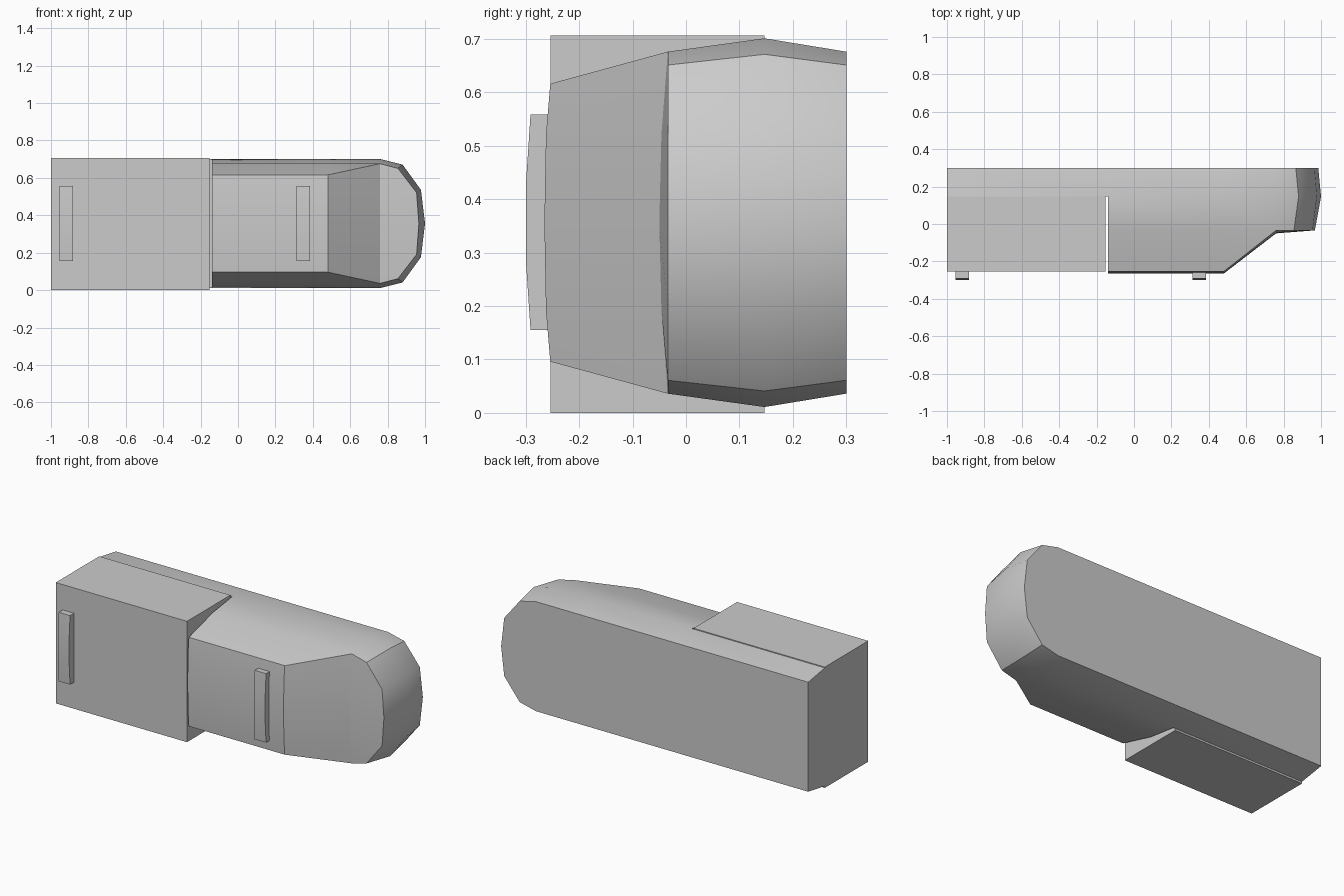
import bpy, bmesh, math

if "Cube" in bpy.data.objects:
    bpy.data.objects.remove(bpy.data.objects["Cube"])

ZC = 0.356  # mid-height of the symmetric body


def finish(name, bm, smooth=False):
    bmesh.ops.remove_doubles(bm, verts=bm.verts, dist=1e-5)
    bmesh.ops.recalc_face_normals(bm, faces=bm.faces)
    mesh = bpy.data.meshes.new(name)
    bm.to_mesh(mesh)
    bm.free()
    ob = bpy.data.objects.new(name, mesh)
    bpy.context.collection.objects.link(ob)
    if smooth:
        bpy.ops.object.select_all(action='DESELECT')
        bpy.context.view_layer.objects.active = ob
        ob.select_set(True)
        bpy.ops.object.shade_smooth_by_angle(angle=math.radians(32))
    return ob


def extrude_x(name, profile, x0, x1, smooth=False):
    """Solid from a closed (y, z) profile, swept along x."""
    bm = bmesh.new()
    a, b = ([bm.verts.new((x, y, z)) for y, z in profile] for x in (x0, x1))
    n = len(profile)
    bm.faces.new(a)
    bm.faces.new(b[::-1])
    for i in range(n):
        bm.faces.new((a[i], a[(i + 1) % n], b[(i + 1) % n], b[i]))
    return finish(name, bm, smooth)


# Rounded-nose body: layered (x, half height) outlines from back to front
back = [(-1, .32), (-.14, .32), (.48, .32), (.76, .32), (.865, .295), (.965, .17), (.985, 0)]
widest = [(-1, .345), (-.14, .345), (.48, .345), (.76, .345), (.88, .315), (.978, .18), (1, 0)]
rim = [(-.14, .32), (.48, .32), (.76, .32), (.855, .295), (.955, .165), (.967, 0)]

bm = bmesh.new()


def layer(pts, y):
    full = pts + [(x, -h) for x, h in pts[-2::-1]]
    return [bm.verts.new((x, y, ZC + h)) for x, h in full]


def bridge(a, b):
    for i in range(len(a) - 1):
        bm.faces.new((a[i], a[i + 1], b[i + 1], b[i]))


L0, L1, L2 = layer(back, .3), layer(widest, .147), layer(rim, -.034)
bridge(L0, L1)
bridge(L1[1:-1], L2)
bm.faces.new(L0)                                    # flat back
bm.faces.new((L0[0], L1[0], L1[-1], L0[-1]))        # left end
bm.faces.new((L1[0], L1[1], L1[-2], L1[-1]))        # step behind the box

# Raised front panel, sloping down to the nose
def column(x, ys, top):
    return [bm.verts.new((x, y, ZC + h)) for y, h in
            zip(ys + ys[-2::-1], (top, .165, 0, -.165, -top))]


C0 = column(-.14, [-.254, -.262, -.265], .26)
C1 = column(.48, [-.254, -.262, -.265], .26)
mid = [bm.verts.new((.76, y, ZC + h)) for y, h in ((-.046, .165), (-.05, 0), (-.046, -.165))]
C2 = [L2[2]] + mid + [L2[-3]]
bridge(C0, C1)
bridge(C1, C2)
for s, c in ((L2, 0), (L2[::-1], 4)):
    bm.faces.new((s[0], s[1], C1[c], C0[c]))
    bm.faces.new((s[1], s[2], C1[c]))
bm.faces.new([L1[1], L2[0]] + C0 + [L2[-1], L1[-2]])
bm.faces.new((C2[0], L2[3], L2[4], C2[1]))
bridge(C2[1:4], L2[4:7])
bm.faces.new((C2[3], L2[6], L2[7], C2[4]))
finish("rounded_body", bm, smooth=True)

# Square box on the left front
extrude_x("side_box", [(-.254, 0), (.147, 0), (.147, .706), (-.254, .706)], -1, -.152)

# Slightly bowed handles
for name, x, root in (("box_handle", -.955, -.25), ("body_handle", .312, -.255)):
    extrude_x(name, [(root, .155), (-.291, .155), (-.299, .275), (-.299, .437),
                     (-.291, .558), (root, .558)], x, x + .073, smooth=True)
